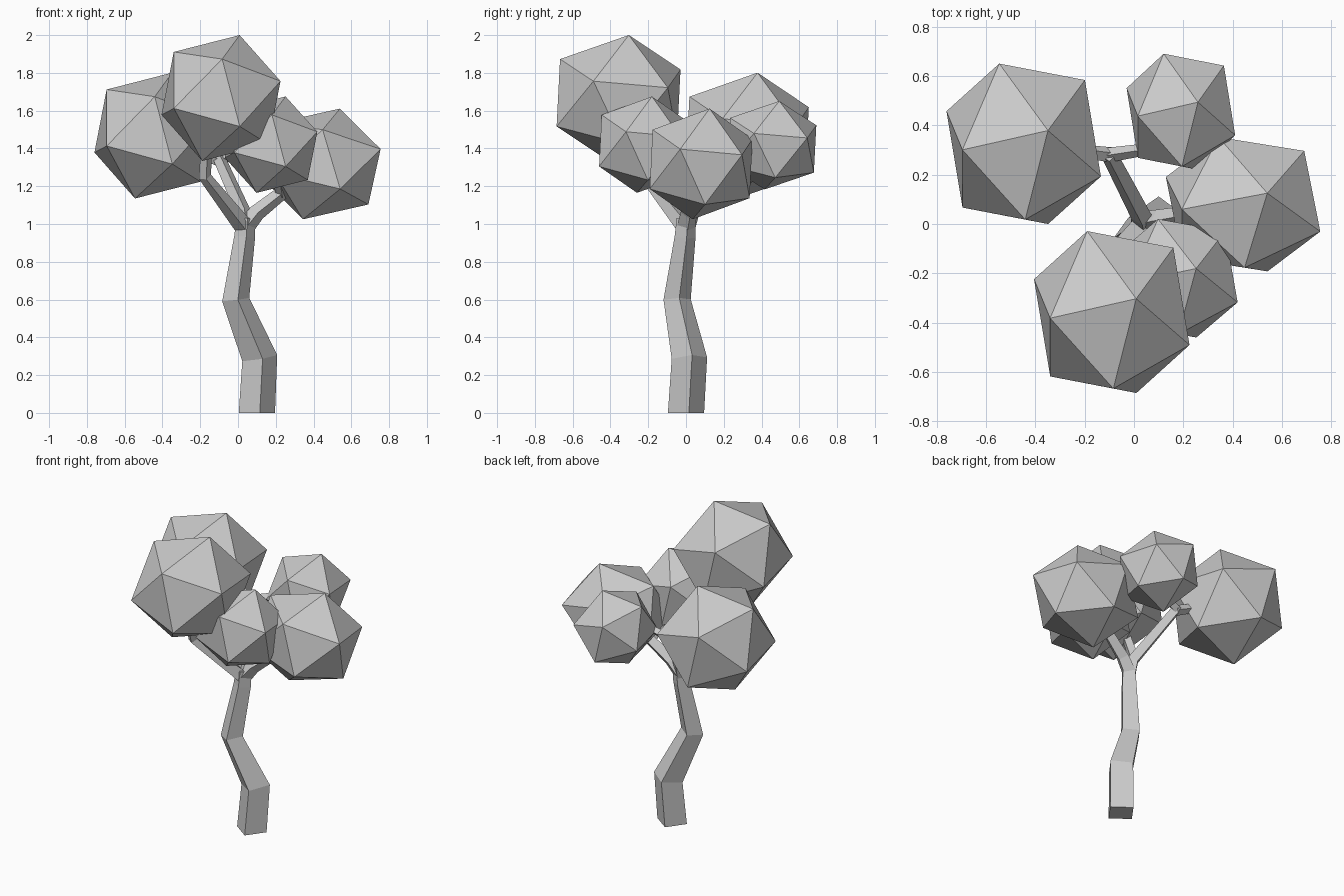
import bpy, bmesh, math
from mathutils import Vector, Matrix

if "Cube" in bpy.data.objects:
    bpy.data.objects.remove(bpy.data.objects["Cube"])


def make_object(name, bm):
    bmesh.ops.recalc_face_normals(bm, faces=bm.faces)
    mesh = bpy.data.meshes.new(name)
    bm.to_mesh(mesh)
    bm.free()
    obj = bpy.data.objects.new(name, mesh)
    bpy.context.collection.objects.link(obj)
    return obj


def limb(name, path, radii, flat_start=False):
    """Four-sided tapered tube along a path, diamond section."""
    bm = bmesh.new()
    pts = [Vector(p) for p in path]
    rings = []
    for i, (p, r) in enumerate(zip(pts, radii)):
        t = Vector((0, 0, 0))
        if i > 0:
            t += (p - pts[i - 1]).normalized()
        if i < len(pts) - 1:
            t += (pts[i + 1] - p).normalized()
        if flat_start and i == 0:
            t = Vector((0, 0, 1))
        q = Vector((0, 0, 1)).rotation_difference(t.normalized())
        ring = []
        for k in range(4):
            a = math.radians(9 + 90 * k)
            ring.append(bm.verts.new(p + q @ Vector((r * math.cos(a), r * math.sin(a), 0))))
        rings.append(ring)
    for a, b in zip(rings, rings[1:]):
        for k in range(4):
            bm.faces.new((a[k], a[(k + 1) % 4], b[(k + 1) % 4], b[k]))
    bm.faces.new(rings[0])
    bm.faces.new(rings[-1])
    return make_object(name, bm)


# Shared tilt of every leaf clump
up = Vector((0.1, 0.05, 0.335)).normalized()
side = Vector((-0.26, -0.025, 0.235))
side = (side - up * side.dot(up)).normalized()
tilt = Matrix((side, up.cross(side), up)).transposed().to_4x4()


def clump(name, centre, half):
    """Tilted icosahedron fitted to the given half extents."""
    bm = bmesh.new()
    bmesh.ops.create_icosphere(bm, subdivisions=1, radius=1, matrix=tilt)
    size = [max(abs(v.co[i]) for v in bm.verts) for i in range(3)]
    for v in bm.verts:
        v.co = Vector([centre[i] + v.co[i] * half[i] / size[i] for i in range(3)])
    return make_object(name, bm)


# Crooked trunk
limb("trunk", [(0.1, 0, 0), (0.115, 0.018, 0.29), (-0.012, -0.047, 0.60),
               (0.035, -0.005, 0.93), (0.042, 0, 1.03)],
     [0.097, 0.095, 0.073, 0.056, 0.05], True)

# Main branches and their forks
limb("branch_front_left", [(0.035, 0, 0.98), (-0.175, -0.21, 1.25), (-0.165, -0.28, 1.45)],
     [0.05, 0.034, 0.03])
limb("branch_back", [(0.035, 0, 0.98), (0.03, 0.03, 1.06), (-0.10, 0.28, 1.35)],
     [0.05, 0.042, 0.034])
limb("twig_back_left", [(-0.09, 0.28, 1.33), (-0.25, 0.30, 1.40)], [0.032, 0.026])
limb("twig_back_right", [(-0.10, 0.28, 1.34), (0.10, 0.31, 1.41)], [0.03, 0.022])
limb("branch_right", [(0.035, 0, 0.98), (0.10, 0.015, 1.06), (0.24, 0.04, 1.17), (0.36, 0.06, 1.24)],
     [0.05, 0.044, 0.036, 0.03])
limb("twig_front", [(0.23, 0.035, 1.16), (0.20, -0.14, 1.33)], [0.032, 0.026])

# Leaf clumps
clump("leaves_front_high", (-0.09, -0.357, 1.667), (0.315, 0.328, 0.333))
clump("leaves_left", (-0.447, 0.325, 1.468), (0.313, 0.325, 0.333))
clump("leaves_right", (0.442, 0.08, 1.318), (0.313, 0.272, 0.293))
clump("leaves_back", (0.19, 0.455, 1.417), (0.22, 0.235, 0.234))
clump("leaves_front_low", (0.175, -0.22, 1.42), (0.245, 0.24, 0.255))
